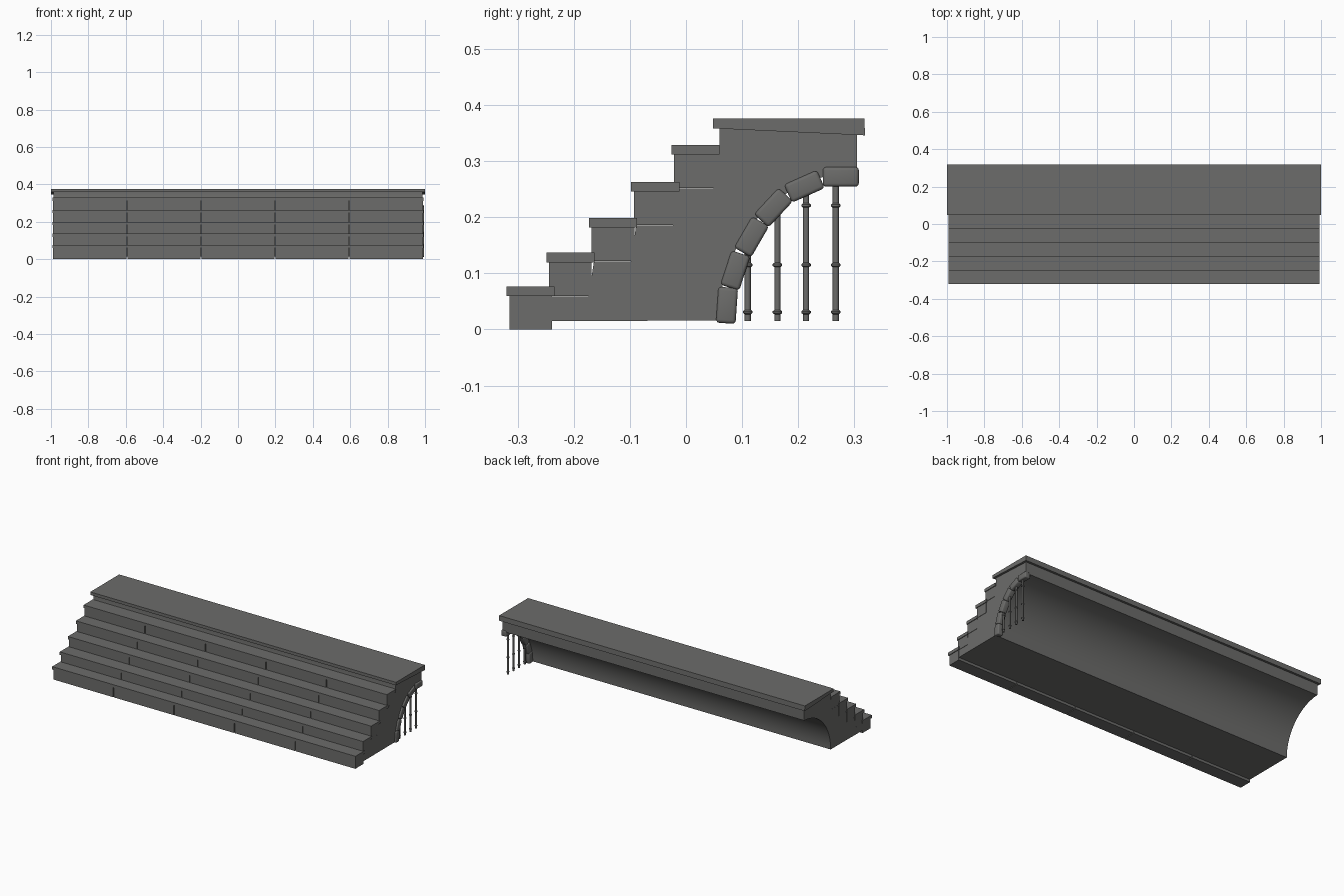
import bpy, bmesh, math
from mathutils import Matrix, Vector

if "Cube" in bpy.data.objects:
    bpy.data.objects.remove(bpy.data.objects["Cube"])

stone = bpy.data.materials.new("dark grey stone")
stone.diffuse_color = (0.15, 0.15, 0.145, 1)
stone.use_nodes = True
stone.node_tree.nodes["Principled BSDF"].inputs["Base Color"].default_value = stone.diffuse_color


def finish(name, bm):
    bmesh.ops.recalc_face_normals(bm, faces=bm.faces)
    me = bpy.data.meshes.new(name)
    bm.to_mesh(me)
    bm.free()
    ob = bpy.data.objects.new(name, me)
    me.materials.append(stone)
    bpy.context.collection.objects.link(ob)
    return ob


def smooth(ob, deg=35):
    bpy.ops.object.select_all(action='DESELECT')
    ob.select_set(True)
    bpy.context.view_layer.objects.active = ob
    bpy.ops.object.shade_smooth_by_angle(angle=math.radians(deg))


def add_box(bm, x0, x1, y0, y1, z0, z1):
    m = Matrix.Translation(((x0 + x1) / 2, (y0 + y1) / 2, (z0 + z1) / 2))
    m = m @ Matrix.Diagonal((x1 - x0, y1 - y0, z1 - z0, 1))
    bmesh.ops.create_cube(bm, size=1, matrix=m)


def extrude_profile(name, pts, x0, x1):
    bm = bmesh.new()
    f = bm.faces.new([bm.verts.new((x0, y, z)) for y, z in pts])
    ext = bmesh.ops.extrude_face_region(bm, geom=[f])
    bmesh.ops.translate(bm, vec=(x1 - x0, 0, 0),
                        verts=[v for v in ext['geom'] if isinstance(v, bmesh.types.BMVert)])
    return finish(name, bm)


# Steps: (riser front y, riser bottom z)
steps = [(-0.315, 0.0), (-0.244, 0.060), (-0.168, 0.122), (-0.093, 0.186), (-0.021, 0.252)]
for i, (y, z) in enumerate(steps):
    bm = bmesh.new()
    for k in range(5):  # five stones per riser with fine joints
        x = -0.99 + k * 0.396
        add_box(bm, x + 0.002, x + 0.394, y, y + 0.076, z, z + 0.0595)
    finish(f"riser_{i + 1}", bm)
    bm = bmesh.new()
    add_box(bm, -0.992, 0.992, y - 0.005, y + 0.081, z + 0.0595, z + 0.077)
    finish(f"tread_{i + 1}", bm)

# Solid body: stepped front, concave arch at the back
pts = [(-0.24, 0.015)]
for y, z in steps[1:]:
    pts += [(y + 0.004, z - 0.001), (y + 0.07, z - 0.001)]
pts[1] = (-0.24, 0.059)
pts += [(0.055, 0.311), (0.06, 0.328), (0.06, 0.359), (0.305, 0.347)]
for k in range(20, -1, -1):
    t = math.radians(88.8 * k / 20)
    pts.append((0.31 - 0.252 * math.cos(t), 0.016 + 0.265 * math.sin(t)))
body = extrude_profile("stair_body", pts, -0.987, 0.987)
smooth(body, 20)

# Top landing slab with sloping underside
extrude_profile("landing_slab",
                [(0.048, 0.358), (0.06, 0.358), (0.319, 0.346), (0.318, 0.376), (0.048, 0.376)],
                -1, 1)

# Rounded arch stones on the right end: (y, z, tilt)
stones = [(0.073, 0.043, 86), (0.088, 0.105, 72), (0.117, 0.165, 60),
          (0.156, 0.217, 47), (0.211, 0.255, 24), (0.276, 0.272, 0)]
for i, (y, z, a) in enumerate(stones):
    bm = bmesh.new()
    m = (Matrix.Translation((0.978, y, z)) @ Matrix.Rotation(math.radians(a), 4, 'X')
         @ Matrix.Diagonal((0.034, 0.064, 0.035, 1)))
    bmesh.ops.create_cube(bm, size=1, matrix=m)
    bmesh.ops.bevel(bm, geom=bm.edges[:], offset=0.006, segments=3, profile=0.5, affect='EDGES')
    smooth(finish(f"arch_stone_{i + 1}", bm), 40)

# Balusters under the arch: (y, top z)
for i, (y, top) in enumerate([(0.11, 0.15), (0.163, 0.21), (0.214, 0.245), (0.267, 0.262)]):
    bm = bmesh.new()
    prof = [(0.0055, 0.015)]
    for zr in (0.031, 0.115, 0.221):
        if zr < top - 0.01:
            prof += [(0.0055, zr - 0.004), (0.0085, zr - 0.0015), (0.0085, zr + 0.0015), (0.0055, zr + 0.004)]
    prof.append((0.0055, top))
    n = 12
    rings = [[bm.verts.new((0.978 + r * math.cos(2 * math.pi * k / n),
                            y + r * math.sin(2 * math.pi * k / n), z)) for k in range(n)]
             for r, z in prof]
    for a, b in zip(rings, rings[1:]):
        for k in range(n):
            bm.faces.new((a[k], a[(k + 1) % n], b[(k + 1) % n], b[k]))
    bm.faces.new(rings[0])
    bm.faces.new(rings[-1])
    smooth(finish(f"baluster_{i + 1}", bm), 40)
